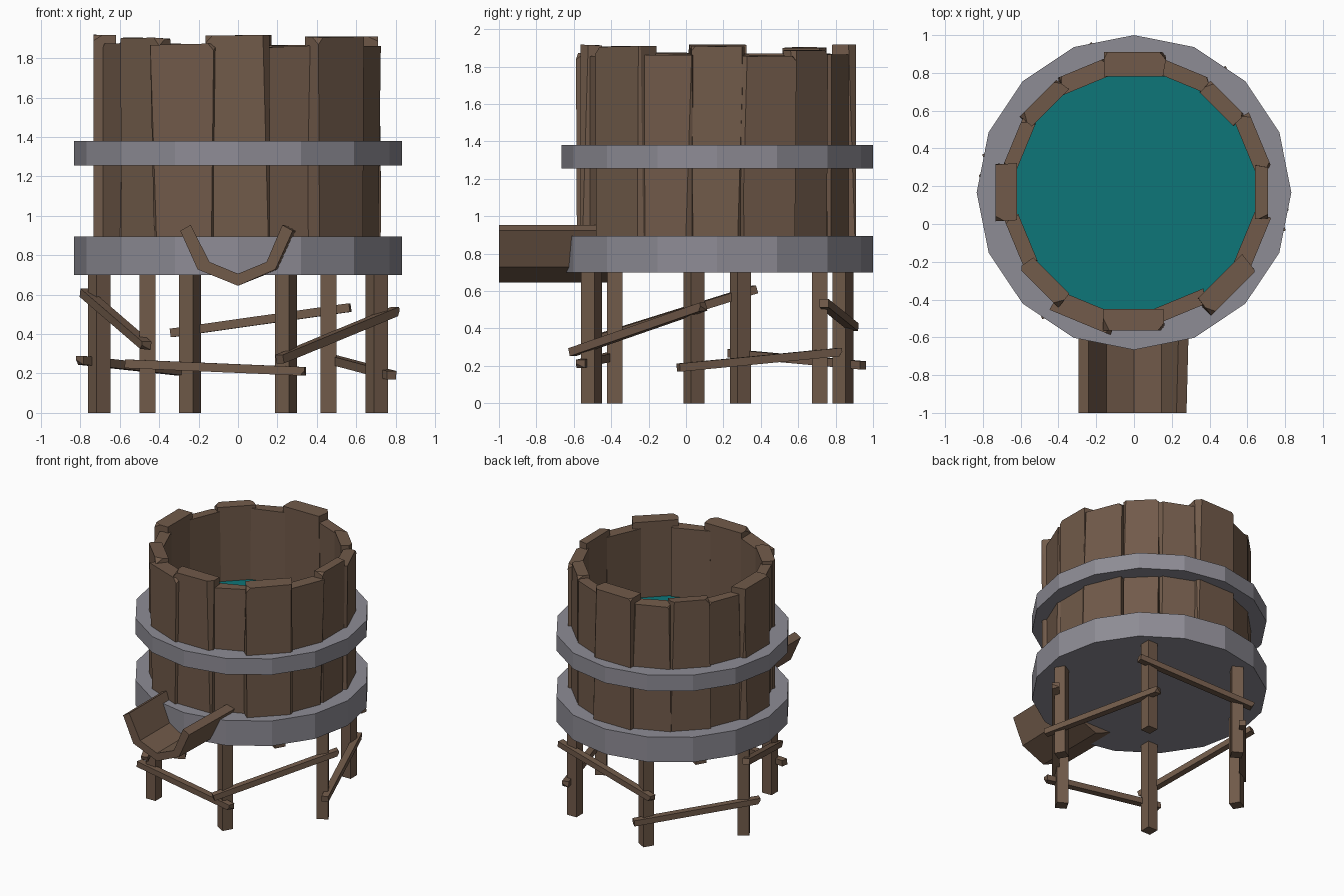
import bpy, bmesh, math, random
from mathutils import Vector, Matrix

if "Cube" in bpy.data.objects:
    bpy.data.objects.remove(bpy.data.objects["Cube"])
random.seed(4)
CY = 0.167  # tub centre in y

def mat(name, col):
    m = bpy.data.materials.new(name)
    m.diffuse_color = (*col, 1)
    m.use_nodes = True
    m.node_tree.nodes["Principled BSDF"].inputs["Base Color"].default_value = m.diffuse_color
    return m

WOOD = mat("brown_wood", (0.165, 0.103, 0.068))
IRON = mat("grey_metal", (0.27, 0.262, 0.30))
WATER = mat("teal_water", (0.004, 0.18, 0.19))

def finish(bm, name, m, matrix=None):
    if matrix:
        bm.transform(matrix)
    bmesh.ops.recalc_face_normals(bm, faces=bm.faces)
    me = bpy.data.meshes.new(name)
    bm.to_mesh(me)
    bm.free()
    me.materials.append(m)
    ob = bpy.data.objects.new(name, me)
    bpy.context.collection.objects.link(ob)
    return ob

def box(x0, x1, y0, y1, z0, z1):
    bm = bmesh.new()
    bmesh.ops.create_cube(bm, size=1)
    for v in bm.verts:
        v.co = Vector((x1 if v.co.x > 0 else x0, y1 if v.co.y > 0 else y0,
                       z1 if v.co.z > 0 else z0))
    return bm

def chip(bm, point, normal):
    # slice off whatever lies beyond the plane and cap the cut
    r = bmesh.ops.bisect_plane(bm, geom=bm.verts[:] + bm.edges[:] + bm.faces[:],
                               plane_co=point, plane_no=normal, clear_outer=True)
    cut = [e for e in r["geom_cut"] if isinstance(e, bmesh.types.BMEdge)]
    if cut:
        bmesh.ops.edgeloop_fill(bm, edges=cut)

def prism(points, y0, y1):
    # closed x-z profile extruded along y
    bm = bmesh.new()
    a = [bm.verts.new((x, y0, z)) for x, z in points]
    f = bm.faces.new(a)
    r = bmesh.ops.extrude_face_region(bm, geom=[f])
    for v in r["geom"]:
        if isinstance(v, bmesh.types.BMVert):
            v.co.y = y1
    bmesh.ops.triangulate(bm, faces=[g for g in bm.faces if len(g.verts) > 4])
    return bm

def ring_points(r, n=16):
    return [(r * math.sin(2 * math.pi * i / n), CY + r * math.cos(2 * math.pi * i / n)) for i in range(n)]

def disc(name, r, z0, z1, m):
    bm = bmesh.new()
    f = bm.faces.new([bm.verts.new((x, y, z0)) for x, y in ring_points(r)])
    if z1 > z0:
        r = bmesh.ops.extrude_face_region(bm, geom=[f])
        bmesh.ops.translate(bm, vec=(0, 0, z1 - z0),
                            verts=[v for v in r["geom"] if isinstance(v, bmesh.types.BMVert)])
    else:
        f.normal_update()
        if f.normal.z < 0:
            f.normal_flip()
    return finish(bm, name, m)

# metal base, hoop and water
disc("metal_base", 0.833, 0.70, 0.895, IRON)
bm = bmesh.new()
loops = [[bm.verts.new((x, y, z)) for x, y in ring_points(r)]
         for r, z in ((0.833, 1.255), (0.833, 1.38), (0.68, 1.38), (0.68, 1.255))]
for k in range(4):
    a, b = loops[k], loops[(k + 1) % 4]
    for i in range(16):
        j = (i + 1) % 16
        bm.faces.new((a[i], a[j], b[j], b[i]))
finish(bm, "metal_hoop", IRON)
disc("water", 0.67, 1.305, 1.32, WATER)

# wall staves, counter-clockwise from the front: half width, inner, outer radius, top
staves = [(.155, .617, .732, 1.915), (.135, .610, .690, 1.86), (.165, .635, .750, 1.905),
          (.150, .630, .722, 1.865), (.140, .640, .710, 1.91), (.155, .635, .724, 1.86),
          (.130, .620, .705, 1.89), (.140, .630, .712, 1.87), (.165, .613, .743, 1.915),
          (.140, .620, .715, 1.87), (.140, .630, .712, 1.90), (.140, .620, .695, 1.865),
          (.155, .620, .732, 1.915), (.135, .610, .690, 1.87), (.140, .620, .715, 1.90),
          (.172, .632, .745, 1.87)]
for i, (w, r0, r1, top) in enumerate(staves):
    bm = box(-w, w, -r1, -r0, 0.89, top)
    for v in bm.verts:
        v.co.x += random.uniform(-.012, .012)
        if v.co.z > 1.5:
            v.co.z += random.uniform(-.006, .006)
    s = random.choice((-1, 1))
    # chipped top corner and a whittled long edge
    chip(bm, Vector((s * (w - .025), -r1, top)), Vector((s, -.5, .9)))
    chip(bm, Vector((-s * (w - .015), -r1, 1.4)), Vector((-s, -.8, random.uniform(-.04, .04))))
    finish(bm, f"stave_{i + 1}", WOOD,
           Matrix.Translation((0, CY, 0)) @ Matrix.Rotation(math.radians(22.5 * i), 4, 'Z'))

# spout trough
half_out = [(.293, .924), (.205, .728), (0, .645)]
half_in = [(0, .706), (.145, .766), (.24, .954)]
profile = half_out + [(-x, z) for x, z in half_out[-2::-1]] + \
    [(-x, z) for x, z in half_in[::-1]] + half_in[1:]
bm = prism(profile, -1.0, -0.42)
for v in bm.verts:
    if v.co.y < -.9 and v.co.x > .2:
        v.co.x -= .015
finish(bm, "spout", WOOD)

# six legs under the rim
legs = []
for i in range(6):
    a = math.radians(-130 + 60 * i)
    p = Vector((0.715 * math.cos(a), CY + 0.715 * math.sin(a), 0))
    legs.append(p)
    h = 0.041
    finish(box(-h, h, -h, h, 0, 0.72), f"leg_{i + 1}", WOOD,
           Matrix.Translation(p) @ Matrix.Rotation(math.radians(60 * i), 4, 'Z'))

# slanted braces between neighbouring legs: start z, end z
heights = [(.245, .215), (.30, .49), (.20, .265), (.52, .42), (.21, .26), (.58, .37)]
for i, (z0, z1) in enumerate(heights):
    p, q = legs[i].copy(), legs[(i + 1) % 6].copy()
    p.z, q.z = z0, z1
    mid = (p + q) / 2
    out = Vector((mid.x, mid.y - CY, 0)).normalized()
    d = q - p
    length = d.length / 2 + 0.105
    d.normalize()
    up = d.cross(out)
    rot = Matrix((d, out, up)).transposed().to_4x4()
    bm = box(-length, length, -.025, .025, -.022, .022)
    chip(bm, Vector((length - .02, .025, .022)), Vector((1, .4, .8)))
    finish(bm, f"brace_{i + 1}", WOOD, Matrix.Translation(mid + out * 0.042) @ rot)
